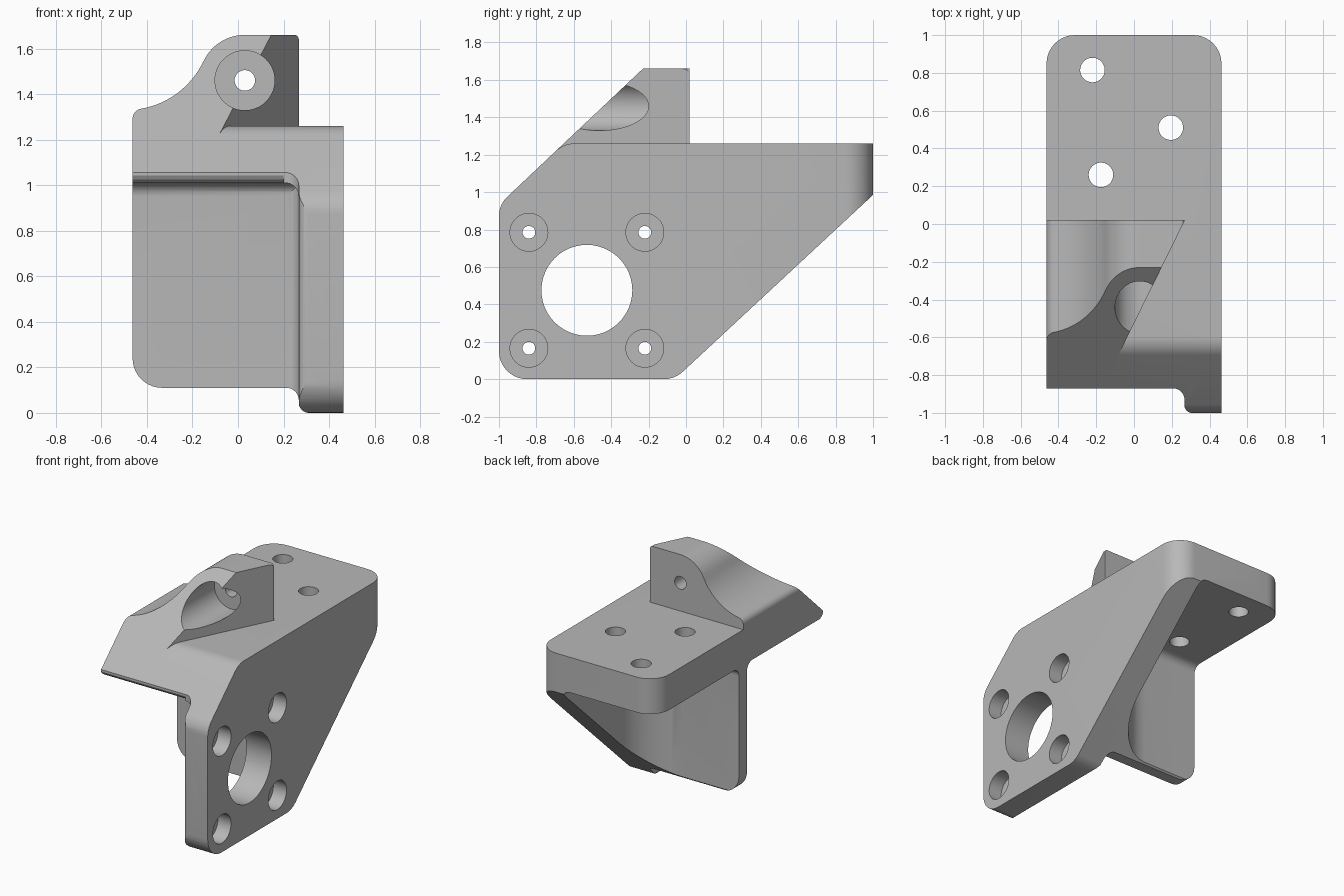
import bpy, bmesh
from math import sin, cos, pi, radians, tan
from mathutils import Vector

if "Cube" in bpy.data.objects:
    bpy.data.objects.remove(bpy.data.objects["Cube"], do_unlink=True)

grey = bpy.data.materials.new("light_grey")
grey.use_nodes = True
colour = (0.48, 0.48, 0.48, 1)
grey.diffuse_color = colour
grey.node_tree.nodes["Principled BSDF"].inputs["Base Color"].default_value = colour


def rounded(points, steps=10):
    """Outline whose corners (a, b, radius) become arcs."""
    out = []
    for i, p in enumerate(points):
        corner = Vector(p[:2])
        if len(p) < 3:
            out.append(corner)
            continue
        u = (Vector(points[i - 1][:2]) - corner).normalized()
        v = (Vector(points[(i + 1) % len(points)][:2]) - corner).normalized()
        half = u.angle(v) / 2
        centre = corner + (u + v).normalized() * p[2] / sin(half)
        start = corner + u * p[2] / tan(half) - centre
        end = corner + v * p[2] / tan(half) - centre
        for k in range(steps + 1):
            t = k / steps
            w = pi - 2 * half
            out.append(centre + (start * sin((1 - t) * w) + end * sin(t * w)) / sin(w))
    return out


def arc(a, b, r, start, end, n):
    return [(a + r * cos(radians(start + (end - start) * k / n)),
             b + r * sin(radians(start + (end - start) * k / n))) for k in range(n + 1)]


def prism(name, points, axis, lo, hi):
    """Extrude an outline along x, y or z."""
    place = {"x": lambda a, b, t: (t, a, b),
             "y": lambda a, b, t: (a, t, b),
             "z": lambda a, b, t: (a, b, t)}[axis]
    bm = bmesh.new()
    rings = [[bm.verts.new(place(a, b, t)) for a, b in points] for t in (lo, hi)]
    bm.faces.new(rings[0])
    bm.faces.new(rings[1])
    n = len(points)
    for i in range(n):
        j = (i + 1) % n
        bm.faces.new((rings[0][i], rings[0][j], rings[1][j], rings[1][i]))
    bmesh.ops.recalc_face_normals(bm, faces=bm.faces)
    mesh = bpy.data.meshes.new(name)
    bm.to_mesh(mesh)
    bm.free()
    mesh.materials.append(grey)
    ob = bpy.data.objects.new(name, mesh)
    bpy.context.collection.objects.link(ob)
    return ob


def combine(target, other, operation):
    """Apply a boolean and discard the second solid."""
    mod = target.modifiers.new("combine", "BOOLEAN")
    mod.operation, mod.object, mod.solver = operation, other, "EXACT"
    bpy.context.view_layer.update()
    graph = bpy.context.evaluated_depsgraph_get()
    mesh = bpy.data.meshes.new_from_object(target.evaluated_get(graph))
    target.modifiers.clear()
    target.data = mesh
    bpy.data.objects.remove(other, do_unlink=True)


def drill(a, b, r, axis, lo, hi):
    ring = arc(a, b, r, 0, 360, 48)[:-1]
    combine(bracket, prism("drill", ring, axis, lo, hi), "DIFFERENCE")


def slope(z):
    return -0.23 + (z - 1.66) / 0.944


W, IN = 0.463, 0.267          # half width, inner face of the side plate
UNDER, TOP = 1.01, 1.26       # shelf underside and top

side_outline = rounded([(-1, 0, 0.15), (-0.06, 0, 0.15), (1, 0.985), (1, TOP),
                        (slope(TOP), TOP, 0.14), (-1, 0.933, 0.14)])

# Shelf and side plate: front section trimmed by side and top outlines
bracket = prism("bracket", rounded([
    (-W, UNDER), (IN, UNDER, 0.06), (IN, 0, 0.045), (W, 0), (W, 1.4), (-W, 1.4)]),
    "y", -1.1, 1.1)
combine(bracket, prism("side_trim", side_outline, "x", -0.6, 0.6), "INTERSECT")
combine(bracket, prism("top_trim", rounded([
    (-W, -0.87), (IN, -0.87, 0.06), (IN, -1, 0.04), (W, -1), (W, 1, 0.15), (-W, 1, 0.15)]),
    "z", -0.1, 1.5), "INTERSECT")
combine(bracket, prism("lip_trim", [(-0.9, 0.97), (-0.825, 0.999), (-0.845, 1.015),
                                    (-0.861, 1.026), (-0.875, 1.05), (-0.9, 1.05)],
                       "x", -0.6, 0.2), "DIFFERENCE")

# Cross wall, filleted into the shelf and the side plate
F, B = -0.02, 0.07
wall = prism("wall", rounded([
    (-W, F), (IN, F, 0.05), (IN, F - 0.1), (0.36, F - 0.1), (0.36, 0.5),
    (IN, 0.5), (IN, B, 0.3), (-W, B)], 16), "z", 0, 1.1)
combine(wall, prism("wall_flare", rounded([
    (F, 0), (F, UNDER, 0.06), (F - 0.07, UNDER), (F - 0.07, 1.1),
    (B + 0.07, 1.1), (B + 0.07, UNDER), (B, UNDER, 0.06), (B, 0)]),
    "x", -W, 0.36), "UNION")
combine(wall, prism("wall_trim", rounded([
    (-W, 1.08), (-W, 0.11, 0.13), (IN, 0.11, 0.055), (IN, 0.03), (0.34, 0.03), (0.34, 1.08)]),
    "y", -1, 1), "INTERSECT")
combine(wall, prism("wall_side_trim", side_outline, "x", -0.6, 0.6), "INTERSECT")
combine(bracket, wall, "UNION")

# Raised lug with a swept top, angled cheek and sloping front
lug = prism("lug", rounded([(-W, 1.1), (-W, 1.328, 0.045)]
                           + arc(-0.49, 1.704, 0.374, -76, -25.2, 14)
                           + arc(0.03, 1.46, 0.2, 154.8, 90, 14)
                           + [(IN, 1.66, 0.02), (IN, 1.1)]), "y", -1, 0.02)
combine(lug, prism("lug_slope", [(slope(1.1), 1.1), (0.1, 1.1), (0.1, 1.8), (slope(1.8), 1.8)],
                   "x", -0.6, 0.6), "INTERSECT")
combine(lug, prism("lug_cheek", [(-0.6, -0.9), (-0.184, -0.9), (IN, 0.015), (IN, 0.1), (-0.6, 0.1)],
                   "z", 1, 1.8), "INTERSECT")
combine(bracket, lug, "UNION")

# Lug bore and counterbore
drill(0.03, 1.46, 0.045, "y", -0.9, 0.3)
drill(0.03, 1.46, 0.131, "y", -0.9, -0.12)

# Shelf holes
for x, y in ((-0.22, 0.815), (0.195, 0.51), (-0.175, 0.26)):
    drill(x, y, 0.065, "z", 0.9, 1.4)

# Side plate: large opening and four counterbored holes
drill(-0.53, 0.475, 0.243, "x", 0.1, 0.6)
for y in (-0.84, -0.22):
    for z in (0.165, 0.785):
        drill(y, z, 0.034, "x", 0.1, 0.6)
        drill(y, z, 0.101, "x", 0.36, 0.6)

# Smooth curved faces, keep edges sharp
bpy.ops.object.select_all(action="DESELECT")
bracket.select_set(True)
bpy.context.view_layer.objects.active = bracket
bpy.ops.object.shade_smooth_by_angle(angle=radians(25))
